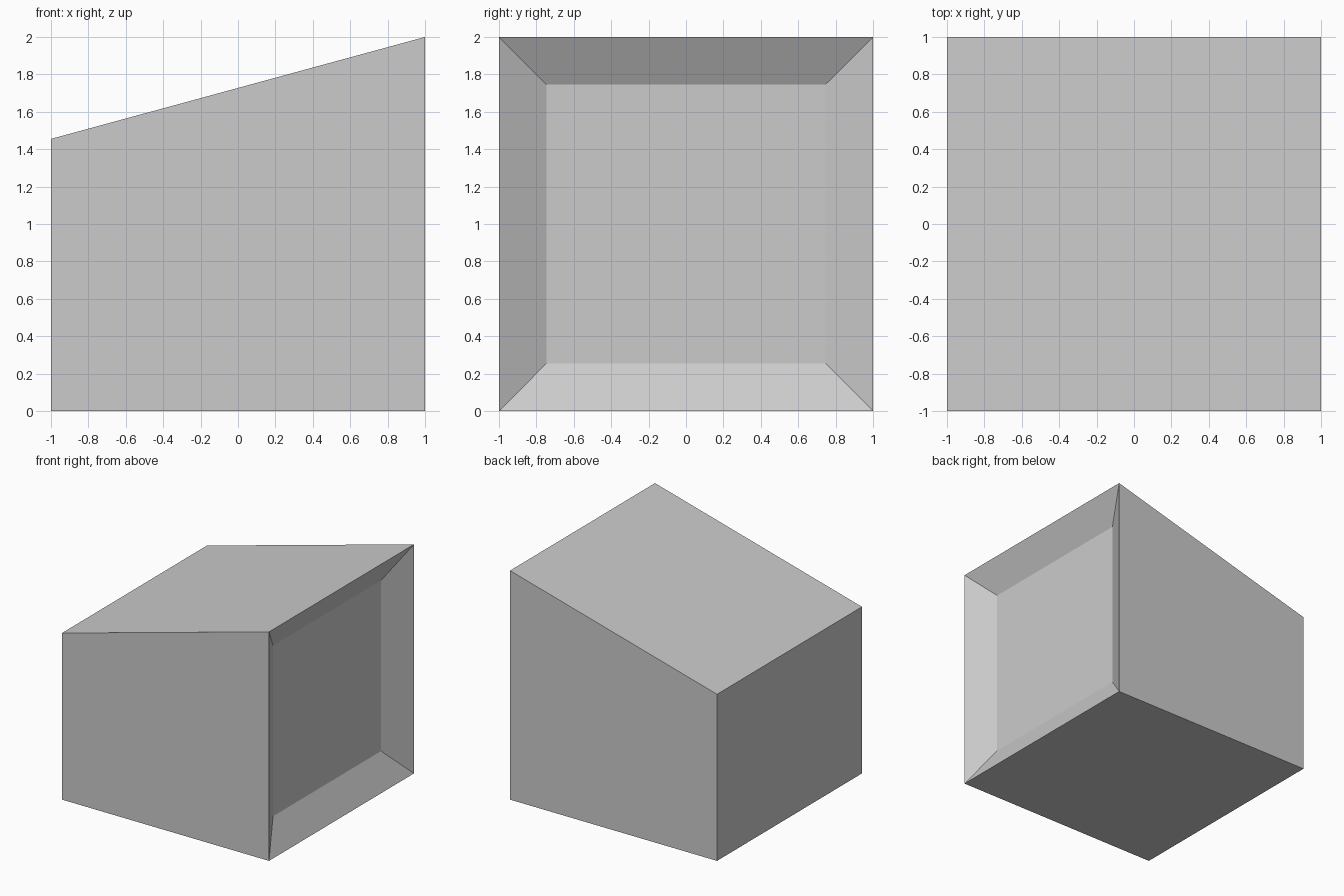
import bpy, bmesh

if "Cube" in bpy.data.objects:
    bpy.data.objects.remove(bpy.data.objects["Cube"])

# Side profile (x, z) of the housing with a sloping top
profile = [(-1, 0), (1, 0), (1, 2), (-1, 1.455)]
bm = bmesh.new()
face = bm.faces.new([bm.verts.new((x, -1, z)) for x, z in profile])

# Extrude the profile along the depth
ext = bmesh.ops.extrude_face_region(bm, geom=[face], use_keep_orig=True)
verts = [g for g in ext["geom"] if isinstance(g, bmesh.types.BMVert)]
bmesh.ops.translate(bm, verts=verts, vec=(0, 2, 0))
bmesh.ops.recalc_face_normals(bm, faces=bm.faces[:])
bm.normal_update()

# Shallow bevelled recess in the tall right face
screen = [f for f in bm.faces if f.normal.x > 0.99]
bmesh.ops.inset_individual(bm, faces=screen, thickness=0.255, depth=-0.14,
                           use_even_offset=True)

mesh = bpy.data.meshes.new("recessed_housing")
bm.to_mesh(mesh)
bm.free()
obj = bpy.data.objects.new("recessed_housing", mesh)
bpy.context.collection.objects.link(obj)
